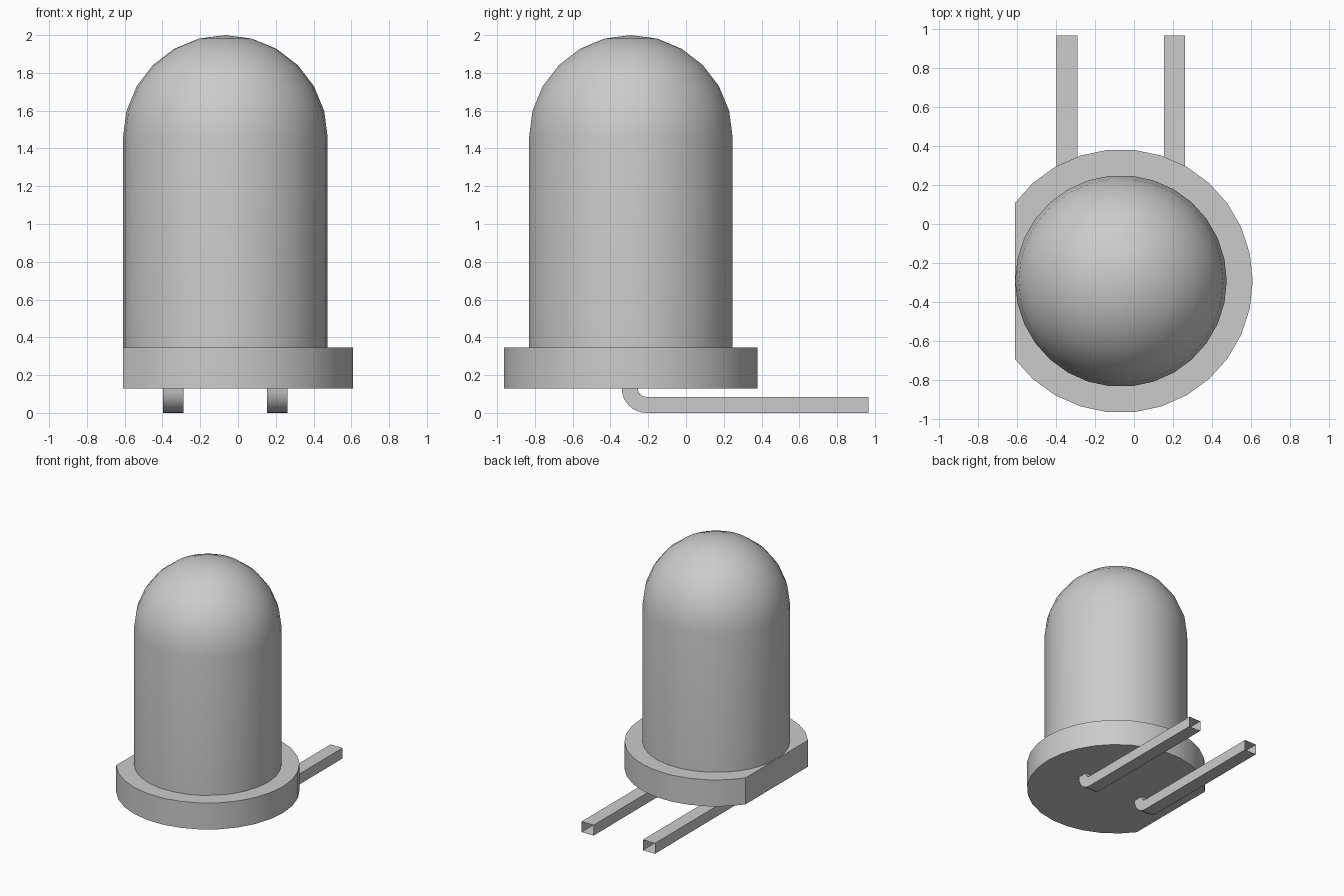
import bpy, bmesh, math
from mathutils import Matrix, Vector

if "Cube" in bpy.data.objects:
    bpy.data.objects.remove(bpy.data.objects["Cube"], do_unlink=True)

CX, CY = -0.067, -0.292      # lamp axis
BODY_R, RIM_R = 0.542, 0.675
RIM_LOW, RIM_TOP, DOME_Z = 0.13, 0.345, 1.458
SEGMENTS = 30

grey = bpy.data.materials.new("plain_grey")
grey.use_nodes = True
colour = (0.6, 0.6, 0.6, 1)
grey.diffuse_color = colour
grey.node_tree.nodes["Principled BSDF"].inputs["Base Color"].default_value = colour


def finish(name, bm, smooth_angle):
    bmesh.ops.recalc_face_normals(bm, faces=bm.faces)
    mesh = bpy.data.meshes.new(name)
    bm.to_mesh(mesh)
    bm.free()
    obj = bpy.data.objects.new(name, mesh)
    bpy.context.collection.objects.link(obj)
    mesh.materials.append(grey)
    bpy.ops.object.select_all(action="DESELECT")
    obj.select_set(True)
    bpy.context.view_layer.objects.active = obj
    bpy.ops.object.shade_smooth_by_angle(angle=math.radians(smooth_angle))


# Domed body: a half profile spun around the lamp axis
bm = bmesh.new()
profile = [(BODY_R, RIM_TOP)]
for i in range(7):
    a = math.radians(15 * i)
    profile.append((BODY_R * math.cos(a), DOME_Z + BODY_R * math.sin(a)))
verts = [bm.verts.new((CX + r, CY, z)) for r, z in profile]
edges = [bm.edges.new(pair) for pair in zip(verts, verts[1:])]
bmesh.ops.spin(bm, geom=verts + edges, cent=(CX, CY, 0), axis=(0, 0, 1),
               angle=math.tau, steps=SEGMENTS)
bmesh.ops.remove_doubles(bm, verts=bm.verts, dist=0.0005)
finish("domed_body", bm, 40)

# Base rim: a disc with one side cut flat against the body
bm = bmesh.new()
bmesh.ops.create_cone(bm, cap_ends=True, segments=SEGMENTS, radius1=RIM_R,
                      radius2=RIM_R, depth=RIM_TOP - RIM_LOW)
bmesh.ops.rotate(bm, verts=bm.verts, cent=(0, 0, 0),
                 matrix=Matrix.Rotation(math.pi / 2, 3, "Z"))
bmesh.ops.translate(bm, verts=bm.verts, vec=(CX, CY, (RIM_LOW + RIM_TOP) / 2))
cut = bmesh.ops.bisect_plane(bm, geom=bm.verts[:] + bm.edges[:] + bm.faces[:],
                             plane_co=(CX - BODY_R, 0, 0), plane_no=(-1, 0, 0),
                             clear_outer=True)
rim_edges = [e for e in cut["geom_cut"] if isinstance(e, bmesh.types.BMEdge)]
bmesh.ops.edgeloop_fill(bm, edges=rim_edges)
finish("base_rim", bm, 20)


# Bent leads: square open tubes that leave the base and turn to the back
def lead(name, x):
    bm = bmesh.new()
    bend_y, bend_z, outer, inner, half = -0.21, 0.13, 0.13, 0.045, 0.054
    sections = []
    for i in range(9):
        a = math.radians(90 * i / 8)
        sections.append([(bend_y - r * math.cos(a), bend_z - r * math.sin(a))
                         for r in (outer, inner)])
    sections.append([(0.965, 0), (0.965, bend_z - inner)])
    rings = []
    for (y0, z0), (y1, z1) in sections:
        corners = ((x - half, y0, z0), (x + half, y0, z0),
                   (x + half, y1, z1), (x - half, y1, z1))
        rings.append([bm.verts.new(Vector(c)) for c in corners])
    for a, b in zip(rings, rings[1:]):
        for k in range(4):
            n = (k + 1) % 4
            bm.faces.new((a[k], a[n], b[n], b[k]))
    finish(name, bm, 30)


lead("right_lead", -0.343)
lead("left_lead", 0.208)
